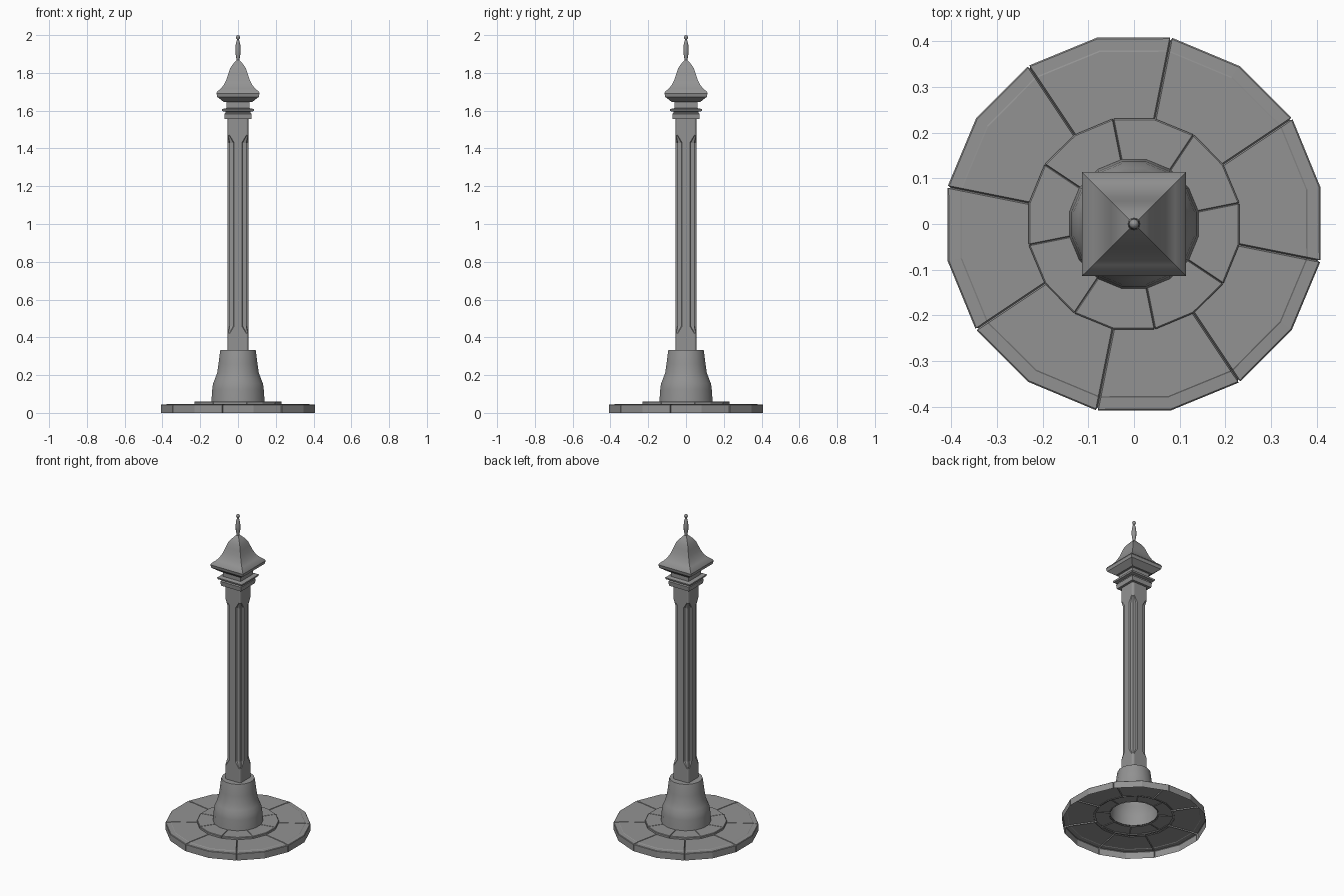
import bpy, bmesh, math

if "Cube" in bpy.data.objects:
    bpy.data.objects.remove(bpy.data.objects["Cube"])

GREY = bpy.data.materials.new("dark_grey")
GREY.diffuse_color = (0.29, 0.29, 0.29, 1)
GREY.use_nodes = True
GREY.node_tree.nodes["Principled BSDF"].inputs["Base Color"].default_value = GREY.diffuse_color

def finish(name, bm, smooth=None, recalc=True):
    if recalc:
        bmesh.ops.recalc_face_normals(bm, faces=bm.faces)
    me = bpy.data.meshes.new(name)
    bm.to_mesh(me)
    bm.free()
    me.materials.append(GREY)
    ob = bpy.data.objects.new(name, me)
    bpy.context.collection.objects.link(ob)
    if smooth:
        bpy.ops.object.select_all(action='DESELECT')
        ob.select_set(True)
        bpy.context.view_layer.objects.active = ob
        bpy.ops.object.shade_smooth_by_angle(angle=math.radians(smooth))
    return ob

def loft(name, sections, smooth=None, cap_bottom=True):
    """Skin a stack of closed sections, each a list of (x, y, z)."""
    bm = bmesh.new()
    rings = [[bm.verts.new(p) for p in s] for s in sections]
    n = len(rings[0])
    for a, b in zip(rings, rings[1:]):
        for i in range(n):
            j = (i + 1) % n
            bm.faces.new((a[i], a[j], b[j], b[i]))
    bm.faces.new(rings[-1])
    if cap_bottom:
        bm.faces.new(rings[0][::-1])
    return finish(name, bm, smooth, recalc=cap_bottom)

def ngon(r, z, n, phase=0.0):
    return [(r * math.cos(phase + math.tau * i / n),
             r * math.sin(phase + math.tau * i / n), z) for i in range(n)]

def square_stack(name, profile, smooth=None):
    return loft(name, [ngon(w * math.sqrt(2), z, 4, math.pi / 4) for w, z in profile], smooth)

def paving_ring(name, profile, start, gap, depth):
    """Eight two-facet blocks with grooved joints; a shell open below."""
    bm = bmesh.new()
    stations = []
    for k in range(8):
        # joint groove, block start, block middle, block end
        for t, side, d in ((0, 0, depth), (0, 1, 0), (22.5, 0, 0), (45, -1, 0)):
            ring = []
            for i, (r, z) in enumerate(profile):
                a = math.radians(start + 45 * k + t) + side * math.asin(gap / r)
                rr = r - d if i < len(profile) - 1 else r
                zz = z - d if i else z
                ring.append(bm.verts.new((rr * math.cos(a), rr * math.sin(a), zz)))
            stations.append(ring)
    for k, a in enumerate(stations):
        b = stations[(k + 1) % len(stations)]
        for i in range(len(profile) - 1):
            bm.faces.new((b[i], b[i + 1], a[i + 1], a[i]))
    return finish(name, bm, recalc=False)

# Paved base
paving_ring("outer_paving", [(0.416, 0), (0.416, 0.041), (0.413, 0.044),
                             (0.387, 0.045), (0.384, 0.047), (0.222, 0.047)], 33.75, 0.003, 0.007)
paving_ring("inner_paving", [(0.235, 0.042), (0.235, 0.058), (0.232, 0.061),
                             (0.136, 0.061)], 11.25, 0.002, 0.004)

# Bell-shaped pedestal, hollow below
loft("pedestal", [ngon(r, z, 16, math.pi / 16) for r, z in (
    (0.144, 0.056), (0.139, 0.125), (0.135, 0.155), (0.124, 0.18),
    (0.112, 0.215), (0.105, 0.26), (0.097, 0.325), (0.095, 0.332))], 40, False)

# Column with raised face strips between square end blocks
BLOCK = [(.055, .044), (.054, .047), (.0515, .0515), (.047, .054), (.044, .055)]
SHAFT = [(.055, .020), (.046, .025), (.044, .044), (.025, .046), (.020, .055)]

def column_section(corner, z):
    pts = []
    for c, s in ((1, 0), (0, 1), (-1, 0), (0, -1)):
        pts += [(x * c - y * s, x * s + y * c, z) for x, y in corner]
    return pts

loft("column", [column_section(c, z) for c, z in (
    (BLOCK, 0.33), (BLOCK, 0.42), (SHAFT, 0.46), (SHAFT, 1.43), (BLOCK, 1.47), (BLOCK, 1.56))])

# Capital mouldings
square_stack("capital", [(0.070, 1.555), (0.073, 1.583), (0.066, 1.588), (0.066, 1.594),
                         (0.084, 1.598), (0.086, 1.608), (0.062, 1.613), (0.062, 1.648)])

# Flared roof cap
square_stack("roof_cap", [(0.074, 1.645), (0.110, 1.673), (0.114, 1.692), (0.109, 1.702),
                          (0.090, 1.718), (0.074, 1.738), (0.060, 1.768), (0.050, 1.798),
                          (0.041, 1.825), (0.027, 1.846), (0.008, 1.868)], 35)

# Turned finial
loft("finial", [ngon(r, z, 12) for r, z in (
    (0.007, 1.86), (0.009, 1.878), (0.013, 1.90), (0.014, 1.925), (0.012, 1.95),
    (0.007, 1.97), (0.005, 1.977), (0.009, 1.982), (0.011, 1.989), (0.008, 1.997),
    (0.002, 2.0))], 50)
